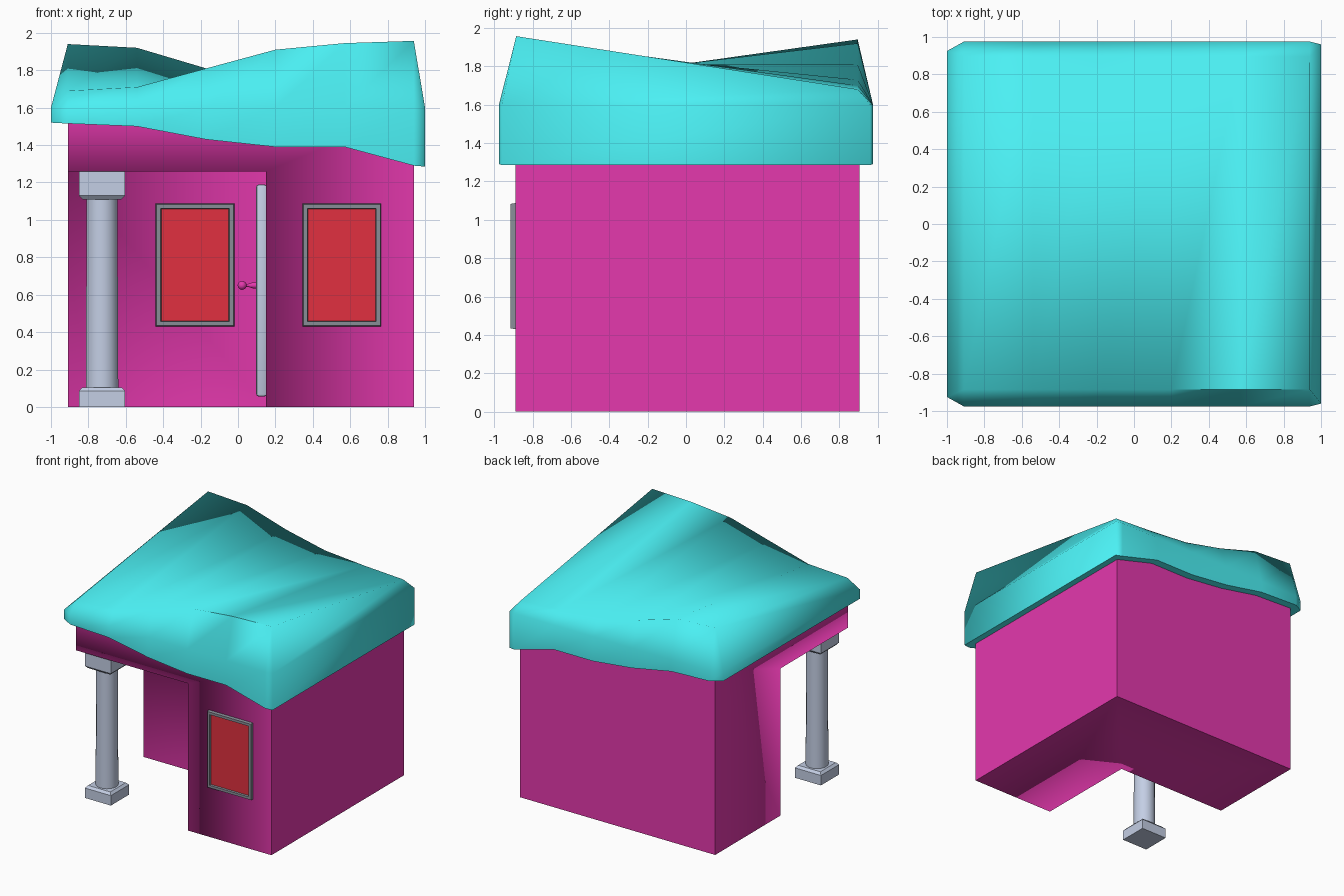
import bpy, bmesh, math
from mathutils import Matrix

if "Cube" in bpy.data.objects:
    bpy.data.objects.remove(bpy.data.objects["Cube"])


def material(name, r, g, b):
    m = bpy.data.materials.new(name)
    m.diffuse_color = (r, g, b, 1)
    m.use_nodes = True
    m.node_tree.nodes["Principled BSDF"].inputs["Base Color"].default_value = m.diffuse_color
    return m


PINK = material("wall_pink", 0.78, 0.04, 0.42)
CYAN = material("roof_cyan", 0.07, 0.87, 0.9)
STONE = material("pale_stone", 0.55, 0.62, 0.78)
RED = material("red_glass", 0.75, 0.03, 0.05)
GREY = material("frame_grey", 0.25, 0.27, 0.31)


def finish(name, bm, mat, angle=30):
    bmesh.ops.remove_doubles(bm, verts=bm.verts, dist=1e-4)
    bmesh.ops.recalc_face_normals(bm, faces=bm.faces)
    me = bpy.data.meshes.new(name)
    bm.to_mesh(me)
    bm.free()
    ob = bpy.data.objects.new(name, me)
    bpy.context.collection.objects.link(ob)
    me.materials.append(mat)
    bpy.ops.object.select_all(action='DESELECT')
    ob.select_set(True)
    bpy.context.view_layer.objects.active = ob
    bpy.ops.object.shade_smooth_by_angle(angle=math.radians(angle))
    return ob


def box(name, lo, hi, mat, bevel=0.0):
    bm = bmesh.new()
    bmesh.ops.create_cube(bm, size=1)
    for v in bm.verts:
        v.co = [lo[i] + (v.co[i] + 0.5) * (hi[i] - lo[i]) for i in range(3)]
    if bevel:
        bmesh.ops.bevel(bm, geom=bm.edges[:], offset=bevel, segments=2,
                        affect='EDGES', profile=0.5)
    return finish(name, bm, mat)


def lathe(name, profile, segments, matrix, mat):
    # profile is (half width, height); half width is measured to the flats
    bm = bmesh.new()
    k = 1 / math.cos(math.pi / segments)
    rings = []
    for r, z in profile:
        rings.append([bm.verts.new((r * k * math.cos(a), r * k * math.sin(a), z))
                      for a in [2 * math.pi * (i + 0.5) / segments for i in range(segments)]])
    for a, b in zip(rings, rings[1:]):
        for i in range(segments):
            j = (i + 1) % segments
            bm.faces.new((a[i], a[j], b[j], b[i]))
    bm.faces.new(rings[0])
    bm.faces.new(rings[-1])
    bm.transform(matrix)
    return finish(name, bm, mat)


# House body with the porch cut out of the front left corner
PORCH_X, PORCH_Y = 0.15, 0.02
body = box("house_body", (-0.91, -0.89, 0), (0.94, 0.905, 1.58), PINK)
cutter = box("porch_cutter", (-2, -2, -1), (PORCH_X, PORCH_Y, 1.26), PINK)
mod = body.modifiers.new("porch", 'BOOLEAN')
mod.operation = 'DIFFERENCE'
mod.solver = 'EXACT'
mod.object = cutter
bpy.context.view_layer.objects.active = body
bpy.ops.object.modifier_apply(modifier="porch")
bpy.data.objects.remove(cutter)

# Twisted roof: cross-sections lofted from left to right
# x, top x, half depth, bottom z, front top z, back top z
STATIONS = [
    (-1.00, -0.91, 0.925, 1.52, 1.69, 1.94),
    (-0.91, -0.91, 0.975, 1.515, 1.69, 1.94),
    (-0.54, -0.54, 0.975, 1.50, 1.71, 1.92),
    (-0.17, -0.17, 0.975, 1.43, 1.81, 1.81),
    (0.20, 0.20, 0.975, 1.39, 1.91, 1.73),
    (0.57, 0.57, 0.975, 1.39, 1.945, 1.70),
    (0.94, 0.94, 0.975, 1.29, 1.957, 1.68),
    (1.00, 0.94, 0.96, 1.285, 1.957, 1.68),
]
bm = bmesh.new()
loops = []
for x, tx, d, zb, zf, zk in STATIONS:
    loops.append([bm.verts.new(p) for p in (
        (x, -d, zb), (x, -d, 1.6), (tx, -0.885, zf),
        (tx, 0.895, zk), (x, d, 1.6), (x, d, zb))])
for a, b in zip(loops, loops[1:]):
    for i in range(6):
        j = (i + 1) % 6
        bm.faces.new((a[i], a[j], b[j], b[i]))
for s in (loops[0], loops[-1]):
    bm.faces.new((s[0], s[1], s[4], s[5]))
    bm.faces.new((s[1], s[2], s[3], s[4]))
finish("roof", bm, CYAN, 80)

# Porch column
at = Matrix.Translation((-0.727, -0.735, 0))
lathe("column_base", [(0.123, 0), (0.123, 0.085), (0.105, 0.105)], 4, at, STONE)
lathe("column_shaft", [(0.087, 0.1), (0.082, 1.12)], 16, at, STONE)
lathe("column_capital", [(0.105, 1.11), (0.123, 1.13), (0.123, 1.26)], 4, at, STONE)


# Windows: mitred frame and glass pane on a front-facing wall
def window(name, cx, wall_y):
    z0, z1, h, w = 0.43, 1.087, 0.21, 0.03
    bm = bmesh.new()
    section = [(0, 0.0), (0.004, -0.024), (w - 0.004, -0.024), (w, 0.0)]
    rings = []
    for inset, dy in section:
        rings.append([bm.verts.new((cx + sx * (h - inset), wall_y + dy,
                                    z0 + inset if low else z1 - inset))
                      for sx, low in ((-1, 1), (1, 1), (1, 0), (-1, 0))])
    for k in range(4):
        a, b = rings[k], rings[(k + 1) % 4]
        for i in range(4):
            j = (i + 1) % 4
            bm.faces.new((a[i], a[j], b[j], b[i]))
    finish(name + "_frame", bm, GREY)
    box(name + "_glass", (cx - h + w, wall_y - 0.01, z0 + w),
        (cx + h - w, wall_y + 0.002, z1 - w), RED)


window("front_window", 0.555, -0.89)
window("porch_window", -0.23, PORCH_Y)

# Door on the side wall of the porch, with knob
box("door", (0.097, -0.71, 0.055), (0.155, -0.16, 1.19), STONE, 0.015)
knob_profile = [(0.018, 0), (0.016, 0.02), (0.008, 0.045), (0.007, 0.06)]
knob_profile += [(0.024 * math.sin(t), 0.077 - 0.024 * math.cos(t))
                 for t in [math.pi * k / 8 for k in range(1, 8)]]
knob_profile += [(0.001, 0.101)]
lathe("door_knob", knob_profile, 12,
      Matrix.Translation((0.099, -0.62, 0.65)) @ Matrix.Rotation(-math.pi / 2, 4, 'Y'), PINK)
